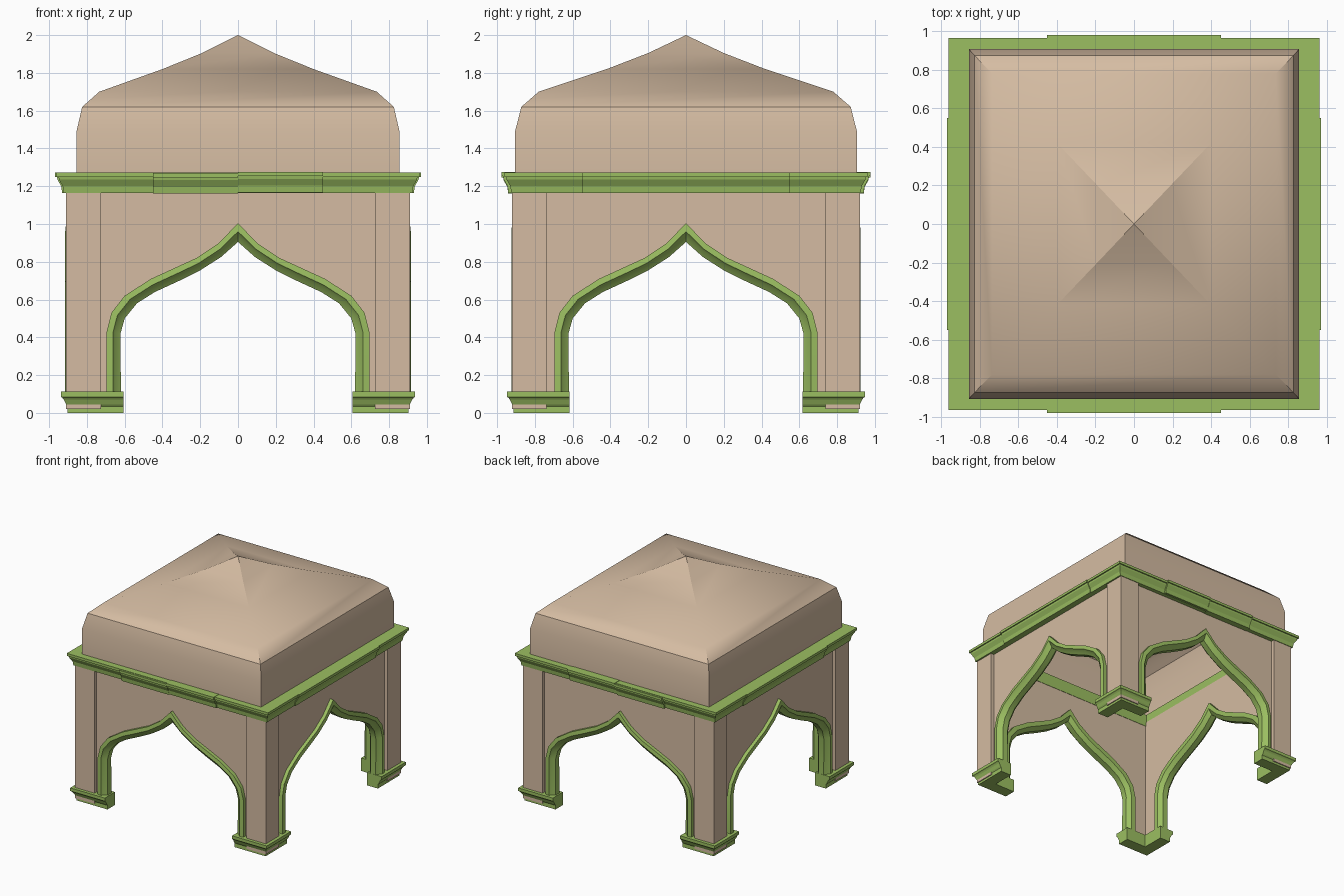
import bpy, bmesh, math

if "Cube" in bpy.data.objects:
    bpy.data.objects.remove(bpy.data.objects["Cube"])


def material(name, rgb):
    m = bpy.data.materials.new(name)
    m.diffuse_color = (*rgb, 1)
    m.use_nodes = True
    m.node_tree.nodes["Principled BSDF"].inputs["Base Color"].default_value = m.diffuse_color
    return m


STONE = material("warm sandstone", (0.66, 0.50, 0.36))
GREEN = material("leaf green trim", (0.33, 0.52, 0.12))
HX, HY = 0.91, 0.92          # pier faces, half width and half depth


def loft(name, rings, mat, cap=True, loop=False, smooth=None):
    """Skin a row of equal-length point rings into one mesh object."""
    bm = bmesh.new()
    vs = [[bm.verts.new(p) for p in r] for r in rings]
    pairs = list(zip(vs, vs[1:])) + ([(vs[-1], vs[0])] if loop else [])
    for a, b in pairs:
        for i in range(len(a)):
            j = (i + 1) % len(a)
            bm.faces.new((a[i], a[j], b[j], b[i]))
    if cap and not loop:
        bm.faces.new(vs[0])
        bm.faces.new(vs[-1])
    bmesh.ops.remove_doubles(bm, verts=bm.verts, dist=1e-4)
    bmesh.ops.recalc_face_normals(bm, faces=bm.faces)
    me = bpy.data.meshes.new(name)
    bm.to_mesh(me)
    bm.free()
    me.materials.append(mat)
    ob = bpy.data.objects.new(name, me)
    bpy.context.collection.objects.link(ob)
    if smooth:
        bpy.ops.object.select_all(action='DESELECT')
        ob.select_set(True)
        bpy.context.view_layer.objects.active = ob
        bpy.ops.object.shade_smooth_by_angle(angle=math.radians(smooth))
    return ob


def rect(x, y, z):
    return [(-x, -y, z), (x, -y, z), (x, y, z), (-x, y, z)]


def place(side, u, d, z):
    """u runs along the side, d is depth inward from the pier face."""
    return [(u, d - HY, z), (HX - d, u, z), (-u, HY - d, z), (d - HX, -u, z)][side]


# Roof: straight skirt, rounded shoulder, concave sweep up to a point
loft("roof", [rect(*r) for r in [
    (0.855, 0.905, 1.25), (0.855, 0.905, 1.49), (0.825, 0.872, 1.62),
    (0.735, 0.78, 1.70), (0.40, 0.42, 1.82), (0.19, 0.20, 1.905), (0, 0, 2.0)]],
    STONE, cap=False, smooth=30)

# Ogee arch, right half from foot to tip: outer x, z and inner x, z
half = [(0.695, 0.10, 0.62, 0.10), (0.695, 0.43, 0.622, 0.42),
        (0.67, 0.53, 0.60, 0.50), (0.60, 0.62, 0.535, 0.58),
        (0.46, 0.71, 0.44, 0.64), (0.34, 0.765, 0.31, 0.70),
        (0.22, 0.82, 0.20, 0.755), (0.10, 0.90, 0.09, 0.825)]
arch = half + [(0, 1.005, 0, 0.905)] + [(-a, b, -c, d) for a, b, c, d in half[::-1]]

# Moulding section: blend from outer to inner edge, depth
section = [(0, 0.0), (0.45, -0.005), (0.6, 0.01), (1, 0.03),
           (1, 0.08), (0.55, 0.11), (0, 0.11)]

for s, side in enumerate(["front", "right", "back", "left"]):
    # Wall panel with arched opening
    w = 0.88 if s % 2 == 0 else 0.84
    outline = [((a + c) / 2, (b + d) / 2) for a, b, c, d in arch]
    outline = [(w, 1.2), (w, 0.02), (0.66, 0.02)] + outline + \
              [(-0.66, 0.02), (-w, 0.02), (-w, 1.2)]
    loft(side + "_wall", [[place(s, u, d, z) for u, z in outline]
                          for d in (0.03, 0.08)], STONE)

    # Arch trim
    loft(side + "_arch_trim",
         [[place(s, a + (c - a) * t, dep, b + (d - b) * t) for t, dep in section]
          for a, b, c, d in arch], GREEN, smooth=25)

# Corner piers and their moulded bases, both L-shaped in plan


def ell(sx, sy, ex, ey, out, inner, z):
    x, y = HX + out, HY + out
    pts = [(ex, y), (x, y), (x, ey), (HX - inner, ey),
           (HX - inner, HY - inner), (ex, HY - inner)]
    return [(sx * px, sy * py, z) for px, py in pts]


base_profile = [(-0.008, 0), (-0.008, 0.035), (0.0, 0.045), (0.012, 0.07),
                (0.02, 0.08), (0.028, 0.085), (0.028, 0.112)]
for sx, xn in ((-1, "left"), (1, "right")):
    for sy, yn in ((-1, "front"), (1, "back")):
        loft(f"{yn}_{xn}_pier",
             [ell(sx, sy, 0.725, 0.738, 0, 0.075, z) for z in (0.02, 1.2)], STONE)
        loft(f"{yn}_{xn}_base",
             [ell(sx, sy, 0.607, 0.618, o, 0.11, z) for o, z in base_profile], GREEN)

# Cornice ring
cornice = [(0.0, 1.165), (0.013, 1.165), (0.018, 1.20), (0.038, 1.235),
           (0.04, 1.25), (0.05, 1.25), (0.05, 1.272), (-0.075, 1.272),
           (-0.075, 1.165)]
loft("cornice", [rect(HX + o, HY - 0.008 + o, z) for o, z in cornice],
     GREEN, loop=True)

# Slightly prouder middle stones of the cornice
stones = {0: [(-0.45, 0, -0.003), (0, 0.45, 0.003)], 1: [(-0.55, 0.55, 0)],
          2: [(-0.45, 0, 0.003), (0, 0.45, -0.003)], 3: [(-0.55, 0.55, 0)]}
for s, spans in stones.items():
    for u0, u1, dz in spans:
        loft("cornice_stone",
             [[place(s, u, -o - 0.008 if o >= 0 else 0.07, z + dz) for o, z in cornice]
              for u in (u0, u1)], GREEN)
